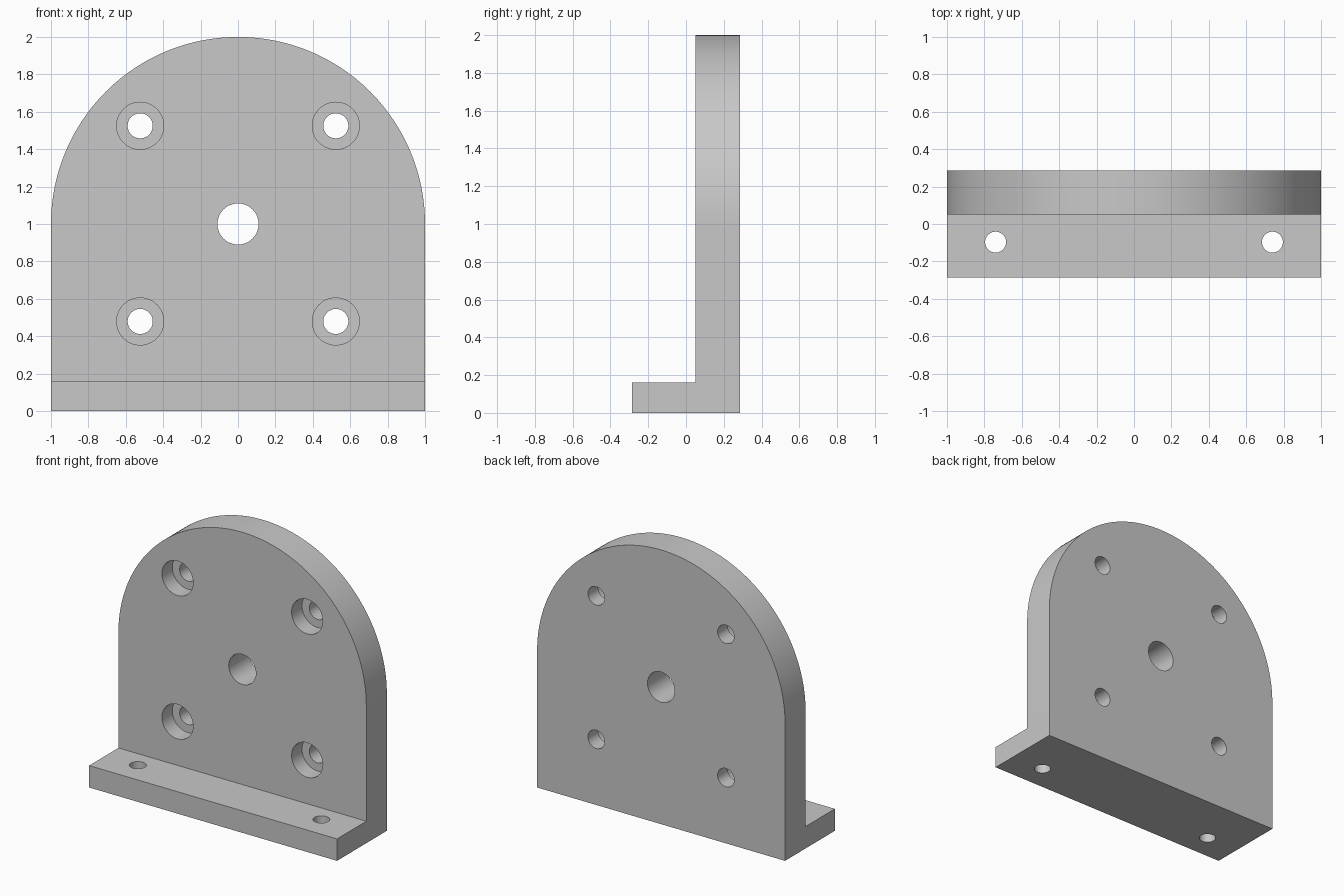
import bpy
import bmesh
from math import cos, sin, pi, radians
from mathutils import Matrix, Vector

cube = bpy.data.objects.get("Cube")
if cube:
    bpy.data.objects.remove(cube, do_unlink=True)

DEPTH = 0.287       # half of the overall depth
FACE_Y = 0.05       # front face of the upright plate
FLANGE_TOP = 0.16
BORE_DEPTH = 0.12

grey = bpy.data.materials.new("machined_grey")
grey.use_nodes = True
grey.diffuse_color = (0.58, 0.58, 0.58, 1)
grey.node_tree.nodes["Principled BSDF"].inputs["Base Color"].default_value = grey.diffuse_color


def finish(name, bm):
    bmesh.ops.recalc_face_normals(bm, faces=bm.faces)
    mesh = bpy.data.meshes.new(name)
    bm.to_mesh(mesh)
    bm.free()
    mesh.materials.append(grey)
    obj = bpy.data.objects.new(name, mesh)
    bpy.context.collection.objects.link(obj)
    return obj


def prism(name, points, direction):
    """Extrude a closed outline into a solid."""
    bm = bmesh.new()
    face = bm.faces.new([bm.verts.new(p) for p in points])
    new = bmesh.ops.extrude_face_region(bm, geom=[face])["geom"]
    verts = [v for v in new if isinstance(v, bmesh.types.BMVert)]
    bmesh.ops.translate(bm, verts=verts, vec=Vector(direction))
    return finish(name, bm)


def cylinder(name, centre, radius, length, axis):
    bm = bmesh.new()
    turn = Matrix.Rotation(radians(90), 4, "X") if axis == "Y" else Matrix()
    bmesh.ops.create_cone(bm, cap_ends=True, segments=48, radius1=radius,
                          radius2=radius, depth=length,
                          matrix=Matrix.Translation(centre) @ turn)
    return finish(name, bm)


def boolean(target, cutter, operation):
    cutter.hide_render = True
    mod = target.modifiers.new(cutter.name, "BOOLEAN")
    mod.object, mod.operation, mod.solver = cutter, operation, "EXACT"
    bpy.context.view_layer.objects.active = target
    bpy.ops.object.modifier_apply(modifier=mod.name)
    bpy.data.objects.remove(cutter, do_unlink=True)


# L-shaped section, over-wide so the arched outline trims it cleanly
section = [(-DEPTH, 0), (DEPTH, 0), (DEPTH, 2.1), (FACE_Y, 2.1),
           (FACE_Y, FLANGE_TOP), (-DEPTH, FLANGE_TOP)]
bracket = prism("mounting_bracket", [(-1.1, y, z) for y, z in section], (2.2, 0, 0))

# Round-topped outline
STEPS = 96
arch = [(cos(pi * i / STEPS), -0.5, 1 + sin(pi * i / STEPS)) for i in range(STEPS + 1)]
outline = prism("arch_outline", arch + [(-1, -0.5, -0.2), (1, -0.5, -0.2)], (0, 1, 0))
boolean(bracket, outline, "INTERSECT")

# Central bore
boolean(bracket, cylinder("centre_bore", (0, 0.2, 1), 0.11, 1, "Y"), "DIFFERENCE")

for x in (-1, 1):
    # Counterbored screw holes in the plate
    for z in (-1, 1):
        centre = (0.523 * x, FACE_Y, 1.002 + 0.523 * z)
        boolean(bracket, cylinder("counterbore", centre, 0.126, 2 * BORE_DEPTH, "Y"), "DIFFERENCE")
        boolean(bracket, cylinder("screw_hole", centre, 0.067, 1, "Y"), "DIFFERENCE")
    # Fixing holes in the flange
    boolean(bracket, cylinder("flange_hole", (0.74 * x, -0.097, 0.1), 0.056, 0.6, "Z"), "DIFFERENCE")

bpy.ops.object.select_all(action="DESELECT")
bracket.select_set(True)
bpy.context.view_layer.objects.active = bracket
bpy.ops.object.shade_smooth_by_angle(angle=radians(30))
